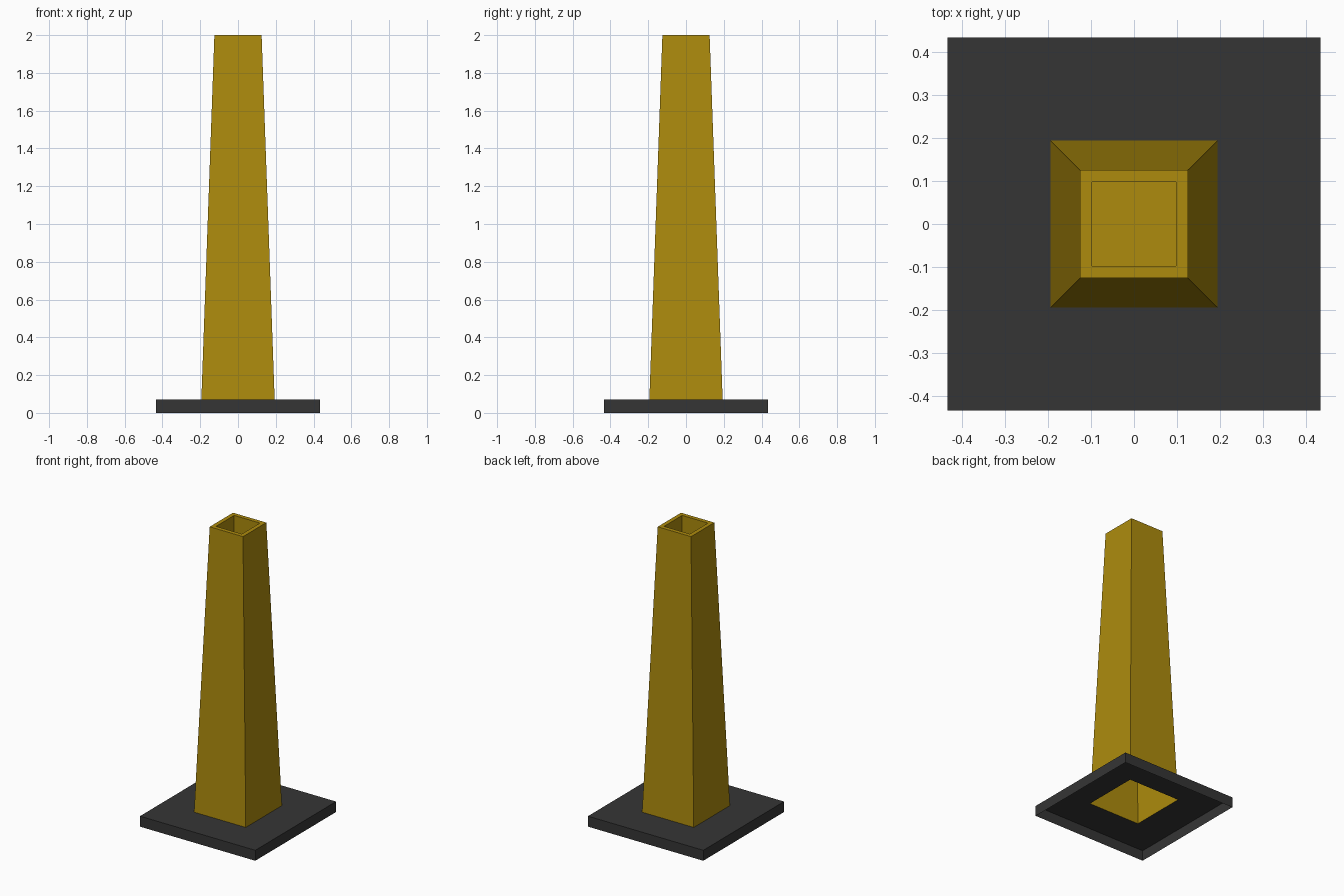
import bpy
import bmesh

if "Cube" in bpy.data.objects:
    bpy.data.objects.remove(bpy.data.objects["Cube"])


def material(name, color):
    mat = bpy.data.materials.new(name)
    mat.diffuse_color = (*color, 1.0)
    mat.use_nodes = True
    mat.node_tree.nodes["Principled BSDF"].inputs["Base Color"].default_value = mat.diffuse_color
    return mat


def square_shell(name, profile, mat, cap_end=False):
    """Skin a run of square rings given as (half width, height)."""
    bm = bmesh.new()
    rings = [[bm.verts.new((sx * h, sy * h, z))
              for sx, sy in ((-1, -1), (1, -1), (1, 1), (-1, 1))]
             for h, z in profile]
    for low, high in zip(rings, rings[1:]):
        for i in range(4):
            j = (i + 1) % 4
            bm.faces.new((low[i], low[j], high[j], high[i]))
    if cap_end:
        bm.faces.new(rings[-1])
    mesh = bpy.data.meshes.new(name)
    bm.to_mesh(mesh)
    bm.free()
    mesh.materials.append(mat)
    obj = bpy.data.objects.new(name, mesh)
    bpy.context.collection.objects.link(obj)
    return obj


gold = material("golden yellow", (0.42, 0.26, 0.004))
rubber = material("dark rubber", (0.036, 0.036, 0.036))

# Base plate: thin open-bottomed tray with a square hole under the tower
square_shell("base_plate", [(0.433, 0.0), (0.433, 0.071), (0.194, 0.071)], rubber)

# Tapered tower: outer walls, flat rim, then a recess with a floor in the top
square_shell("tower", [(0.194, 0.071), (0.125, 2.0), (0.097, 2.0), (0.097, 1.7)],
             gold, cap_end=True)
